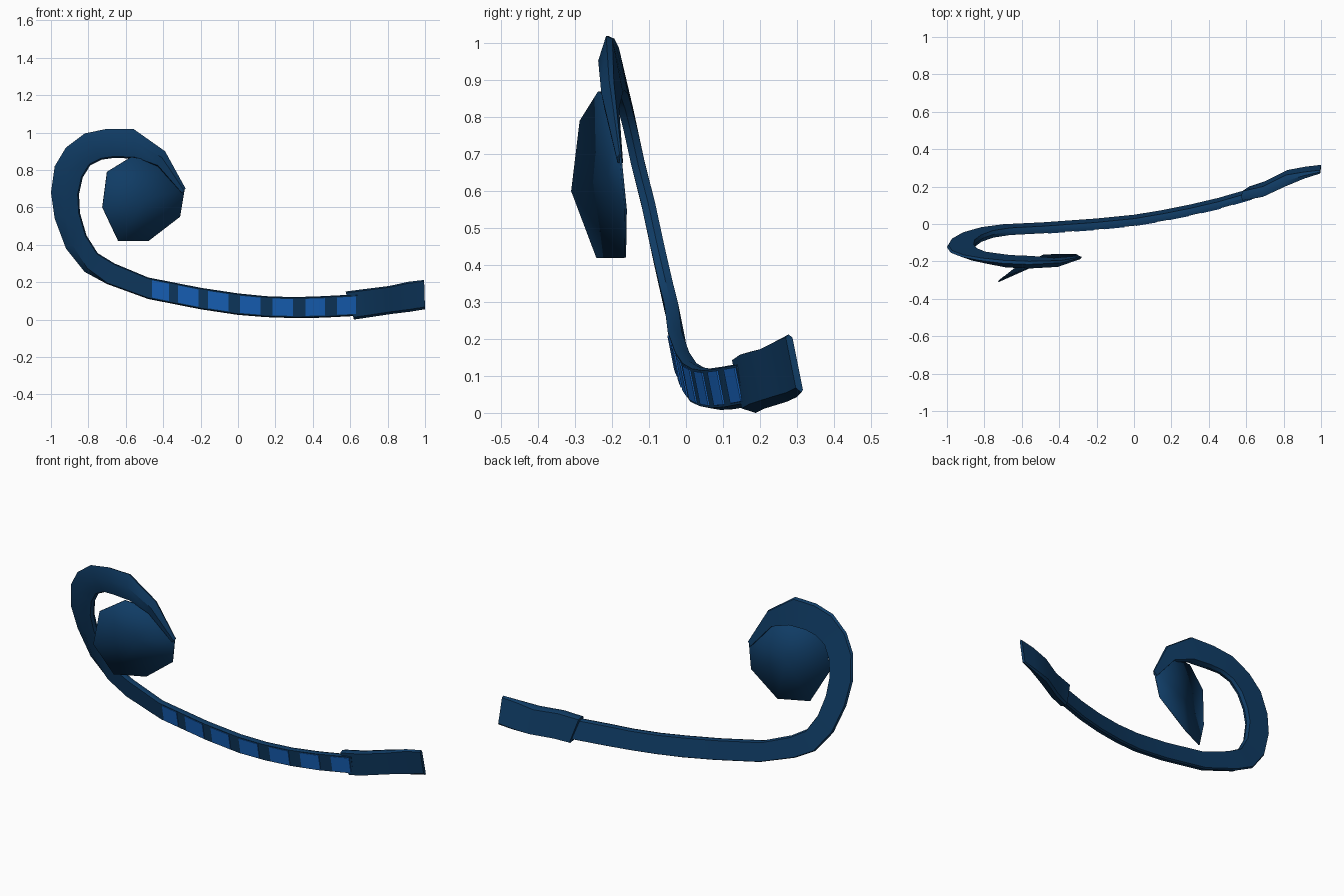
import bpy, bmesh

if "Cube" in bpy.data.objects:
    bpy.data.objects.remove(bpy.data.objects["Cube"])

LEAN = 0.2   # the strip leans towards the front as it rises


def material(name, rgb):
    m = bpy.data.materials.new(name)
    m.diffuse_color = (*rgb, 1)
    m.use_nodes = True
    m.node_tree.nodes["Principled BSDF"].inputs["Base Color"].default_value = m.diffuse_color
    return m


NAVY = material("navy", (0.005, 0.045, 0.13))
BLUE = material("bright_blue", (0.01, 0.14, 0.56))


def finish(name, bm, mat, angle=0.6):
    bmesh.ops.recalc_face_normals(bm, faces=bm.faces)
    me = bpy.data.meshes.new(name)
    bm.to_mesh(me)
    bm.free()
    ob = bpy.data.objects.new(name, me)
    bpy.context.collection.objects.link(ob)
    me.materials.append(mat)
    bpy.ops.object.select_all(action='DESELECT')
    ob.select_set(True)
    bpy.context.view_layer.objects.active = ob
    bpy.ops.object.shade_smooth_by_angle(angle=angle)
    return ob


def place(st, f, d):
    """Point at fraction f across a station (-.5 outer edge, .5 inner), depth d."""
    ox, oz, ix, iz, y = st[:5]
    x = (ox + ix) / 2 + f * (ix - ox)
    dz = f * (iz - oz)
    return (x, y - LEAN * dz + d, (oz + iz) / 2 + dz)


def loft(name, stations, mat):
    """Skin a six-sided strip section through edge-pair stations."""
    bm = bmesh.new()
    rings = []
    for st in stations:
        t, ridge = st[5], st[6]
        section = [(-.5, .2 * t), (-ridge, -.5 * t), (.45, -.5 * t),
                   (.5, 0), (.45, .5 * t), (-.45, .5 * t)]
        rings.append([bm.verts.new(place(st, f, d)) for f, d in section])
    for a, b in zip(rings, rings[1:]):
        for i in range(6):
            j = (i + 1) % 6
            bm.faces.new((a[i], a[j], b[j], b[i]))
    bm.faces.new(rings[0])
    bm.faces.new(rings[-1])
    return finish(name, bm, mat)


# Long strip: outer x, z, inner x, z, centre y
strip = [
    (0.64, 0.02, 0.64, 0.135, 0.165),
    (0.45, 0.01, 0.45, 0.125, 0.11),
    (0.30, 0.008, 0.30, 0.12, 0.075),
    (0.15, 0.013, 0.15, 0.125, 0.045),
    (0.00, 0.025, 0.00, 0.14, 0.02),
    (-0.20, 0.055, -0.20, 0.17, 0.0),
    (-0.48, 0.11, -0.48, 0.225, -0.02),
    (-0.70, 0.19, -0.66, 0.30, -0.03),
    (-0.82, 0.255, -0.75, 0.355, -0.045),
    (-0.92, 0.38, -0.81, 0.45, -0.07),
    (-0.98, 0.54, -0.845, 0.57, -0.10),
    (-1.00, 0.68, -0.85, 0.67, -0.13),
    (-0.98, 0.82, -0.83, 0.76, -0.155),
    (-0.92, 0.92, -0.79, 0.825, -0.175),
    (-0.82, 0.995, -0.73, 0.855, -0.19),
    (-0.70, 1.02, -0.66, 0.865, -0.205),
    (-0.56, 1.02, -0.55, 0.86, -0.21),
    (-0.39, 0.90, -0.43, 0.82, -0.208),
    (-0.28, 0.70, -0.30, 0.675, -0.18),
]
thick = [0.038] * 14 + [0.042, 0.05, 0.05, 0.04, 0.015]
ridge = [0.45] * 8 + [0.3, 0.2] + [0.08] * 9
loft("curled_strip", [s + (t, r) for s, t, r in zip(strip, thick, ridge)], NAVY)

# Flared end sleeve
loft("end_sleeve", [
    (0.62, 0.0, 0.575, 0.15, 0.163, 0.05, .42),
    (0.70, 0.012, 0.69, 0.165, 0.187, 0.055, .42),
    (0.82, 0.03, 0.81, 0.18, 0.245, 0.06, .42),
    (0.92, 0.042, 0.91, 0.202, 0.275, 0.035, .42),
    (1.00, 0.055, 0.995, 0.212, 0.293, 0.018, .42)], NAVY)


def station_at(x):
    for a, b in zip(strip, strip[1:]):
        if b[0] <= x <= a[0]:
            k = (a[0] - x) / (a[0] - b[0])
            return tuple(p + k * (q - p) for p, q in zip(a, b))


# Row of bright panels on the front of the strip
for n, (x0, x1) in enumerate([(-.46, -.37), (-.32, -.21), (-.16, -.05), (.01, .12),
                              (.185, .295), (.36, .465), (.53, .63)]):
    bm = bmesh.new()
    rows = []
    for i in range(7):
        st = station_at(x0 + (x1 - x0) * i / 6)
        rows.append([bm.verts.new(place(st, f, d)) for f, d in
                     ((-.4, -.023), (.4, -.023), (.4, -.015), (-.4, -.015))])
    for a, b in zip(rows, rows[1:]):
        for i in range(4):
            j = (i + 1) % 4
            bm.faces.new((a[i], a[j], b[j], b[i]))
    bm.faces.new(rows[0])
    bm.faces.new(rows[-1])
    finish("light_panel_%d" % (n + 1), bm, BLUE)

# Thin bent plate hanging inside the curl
rim = [(-.725, -.308, .60), (-.70, -.285, .79), (-.57, -.235, .87), (-.42, -.19, .84),
       (-.285, -.178, .70), (-.31, -.163, .55), (-.48, -.165, .42), (-.64, -.24, .42)]
bm = bmesh.new()
hub = bm.verts.new((-.50, -.208, .64))
vs = [bm.verts.new(p) for p in rim]
for i in range(8):
    bm.faces.new((hub, vs[i], vs[(i + 1) % 8]))
plate = finish("round_plate", bm, NAVY, 0.8)
mod = plate.modifiers.new("thickness", 'SOLIDIFY')
mod.thickness = 0.006
mod.offset = 0
